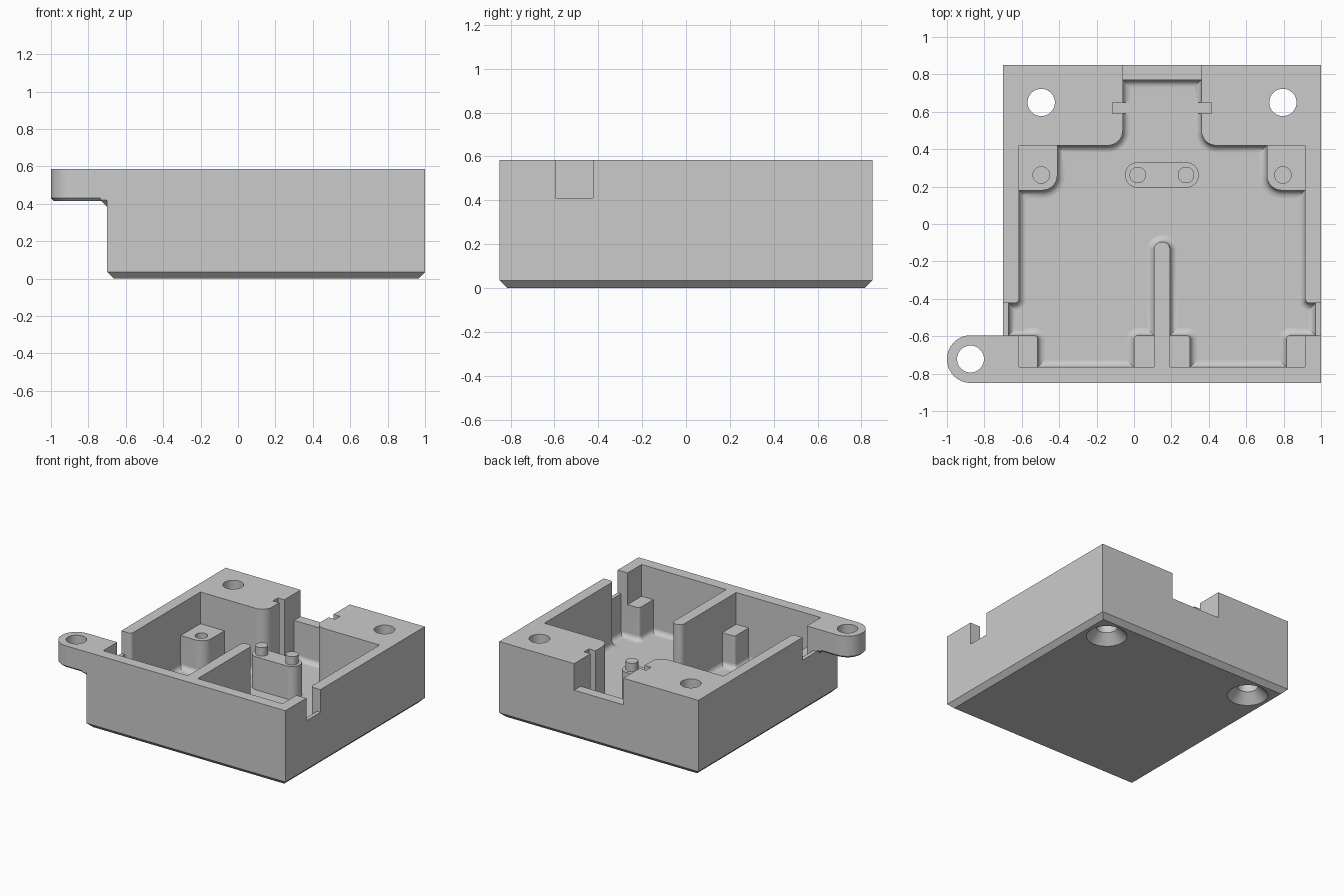
import bpy, bmesh, math
from mathutils import Vector

if "Cube" in bpy.data.objects:
    bpy.data.objects.remove(bpy.data.objects["Cube"], do_unlink=True)

TOP, FLOOR, FILLET = 0.585, 0.085, 0.04
POST_TOP = 0.34
MIRROR_SUM = 0.3            # x + mirrored x about the tray's centre line

grey = bpy.data.materials.new("plain_grey")
grey.use_nodes = True
grey.diffuse_color = (0.6, 0.6, 0.6, 1)
grey.node_tree.nodes["Principled BSDF"].inputs["Base Color"].default_value = (0.6, 0.6, 0.6, 1)


# Outline helpers: square corners may carry a radius as third value
def outline(corners, steps=8):
    pts = []
    n = len(corners)
    for i, c in enumerate(corners):
        p = Vector(c[:2])
        r = c[2] if len(c) > 2 else 0
        if not r:
            pts.append(p)
            continue
        a = (Vector(corners[i - 1][:2]) - p).normalized()
        b = (Vector(corners[(i + 1) % n][:2]) - p).normalized()
        for k in range(steps + 1):
            t = math.pi / 2 * k / steps
            pts.append(p + (a + b) * r - (b * math.cos(t) + a * math.sin(t)) * r)
    area = sum(pts[i - 1].cross(pts[i]) for i in range(len(pts)))
    return pts if area > 0 else pts[::-1]


def box(x0, x1, y0, y1, radii=(0, 0, 0, 0)):
    xy = ((x0, y0), (x1, y0), (x1, y1), (x0, y1))
    return outline([(x, y, r) for (x, y), r in zip(xy, radii)])


def disc(x, y, r, sides=40):
    return [Vector((x + r * math.cos(k * math.tau / sides),
                    y + r * math.sin(k * math.tau / sides))) for k in range(sides)]


def mirrored(pts):
    return [Vector((MIRROR_SUM - p.x, p.y)) for p in reversed(pts)]


def grow(pts, d):
    out = []
    for i, p in enumerate(pts):
        e1 = (p - pts[i - 1]).normalized()
        e2 = (pts[(i + 1) % len(pts)] - p).normalized()
        n1, n2 = Vector((e1.y, -e1.x)), Vector((e2.y, -e2.x))
        out.append(p + (n1 + n2) * (d / (1 + n1.dot(n2))))
    return out


# Stack an outline through (height, growth) levels
def solid(name, pts, levels):
    bm = bmesh.new()
    rings = [[bm.verts.new((p.x, p.y, z)) for p in grow(pts, d)] for z, d in levels]
    n = len(pts)
    for lo, hi in zip(rings, rings[1:]):
        for i in range(n):
            j = (i + 1) % n
            bm.faces.new((lo[i], lo[j], hi[j], hi[i]))
    bm.faces.new(rings[0][::-1])
    bm.faces.new(rings[-1])
    bmesh.ops.recalc_face_normals(bm, faces=bm.faces[:])
    mesh = bpy.data.meshes.new(name)
    bm.to_mesh(mesh)
    bm.free()
    mesh.materials.append(grey)
    ob = bpy.data.objects.new(name, mesh)
    bpy.context.collection.objects.link(ob)
    return ob


def combine(target, tool, operation='DIFFERENCE'):
    mod = target.modifiers.new("combine", 'BOOLEAN')
    mod.operation, mod.solver, mod.object = operation, 'EXACT', tool
    bpy.context.view_layer.objects.active = target
    bpy.ops.object.modifier_apply(modifier=mod.name)
    bpy.data.objects.remove(tool, do_unlink=True)


def cut(target, pts, *levels):
    combine(target, solid("cutter", pts, levels))


def fillet(sign):
    angles = [math.pi / 2 * k / 5 for k in range(6)]
    return [(FLOOR + FILLET * (1 - math.cos(a)), sign * FILLET * (1 - math.sin(a)))
            for a in angles]


def post(name, pts, top):
    return solid(name, pts, [(FLOOR - 0.02, FILLET)] + fillet(1) + [(top, 0)])


# Tray body with chamfered base
tray = solid("tray_body", box(-0.7, 1, -0.85, 0.85), [(0, -0.035), (0.035, 0), (TOP, 0)])

# Main cavity with filleted floor and rear channel
half = [(-0.615, -0.765), (-0.615, -0.595), (-0.67, -0.595), (-0.67, -0.423),
        (-0.615, -0.423, 0.025), (-0.615, 0.42), (-0.06, 0.42, 0.08), (-0.06, 0.77)]
other = [(MIRROR_SUM - c[0],) + c[1:] for c in reversed(half)]
cavity = solid("cutter", outline(half + other), fillet(-1) + [(0.7, 0)])
combine(tray, cavity)

# Rear opening above the sill, and the panel slots
cut(tray, box(-0.06, 0.36, 0.74, 0.95), (0.38, 0), (0.7, 0))
cut(tray, box(-0.115, 0.415, 0.59, 0.65), (FLOOR, 0), (0.7, 0))

# Side arm with rounded end, small brace and screw hole
end = 0.126
arm = solid("arm", box(-1, -0.65, -0.85, -0.595, (end, 0, 0, end)),
            [(0.415, -0.015), (0.43, 0), (TOP, 0)])
brace = solid("brace", box(-0.735, -0.63, -0.85, -0.595),
              [(0.385, -0.035), (0.42, 0), (0.5, 0)])
combine(arm, brace, 'UNION')
cut(arm, disc(-0.874, -0.722, 0.072), (0.3, 0), (0.7, 0))
combine(tray, arm, 'UNION')

# Side wall notches
cut(tray, box(-0.8, -0.6, -0.595, -0.423), (0.41, 0), (0.7, 0))
cut(tray, box(0.9, 1.1, -0.595, -0.423), (0.41, 0), (0.7, 0))

# Dividing rib
rib = post("rib", box(0.107, 0.192, -0.8, -0.095, (0, 0, 0.041, 0.041)), TOP)
combine(tray, rib, 'UNION')

# Countersunk screw holes
hole = disc(-0.496, 0.65, 0.073)
for pts in (hole, mirrored(hole)):
    cut(tray, pts, (-0.01, 0.08), (0.07, 0), (0.7, 0))

parts = [tray]

# Rear corner posts with blind holes, front ledge posts
corner = box(-0.635, -0.41, 0.18, 0.44, (0, 0.08, 0, 0))
bore = disc(-0.496, 0.262, 0.044)
outer = box(-0.635, -0.515, -0.79, -0.595, (0, 0, 0.02, 0))
inner = box(0, 0.12, -0.79, -0.595, (0, 0, 0, 0.02))
for side, flip in (("right", lambda p: p), ("left", mirrored)):
    back = post("rear_post_" + side, flip(corner), POST_TOP)
    cut(back, flip(bore), (0.15, 0), (0.5, 0))
    parts += [back,
              post("front_outer_post_" + side, flip(outer), POST_TOP),
              post("front_inner_post_" + side, flip(inner), POST_TOP)]

# Central pedestal with two pins
pedestal = box(-0.048, 0.346, 0.194, 0.33, (0.067,) * 4)
parts.append(solid("pedestal", pedestal, [(FLOOR - 0.02, 0), (POST_TOP, 0)]))
for side, x in (("right", 0.02), ("left", 0.278)):
    parts.append(solid("pin_" + side, disc(x, 0.262, 0.044),
                       [(POST_TOP - 0.02, 0), (0.405, 0)]))

# Smooth the rounded faces, keep edges crisp and flats even
bpy.ops.object.select_all(action='DESELECT')
for ob in parts:
    ob.select_set(True)
bpy.context.view_layer.objects.active = tray
bpy.ops.object.shade_smooth_by_angle(angle=math.radians(30))
for ob in parts:
    ob.modifiers.new("even_flats", 'WEIGHTED_NORMAL').keep_sharp = True
